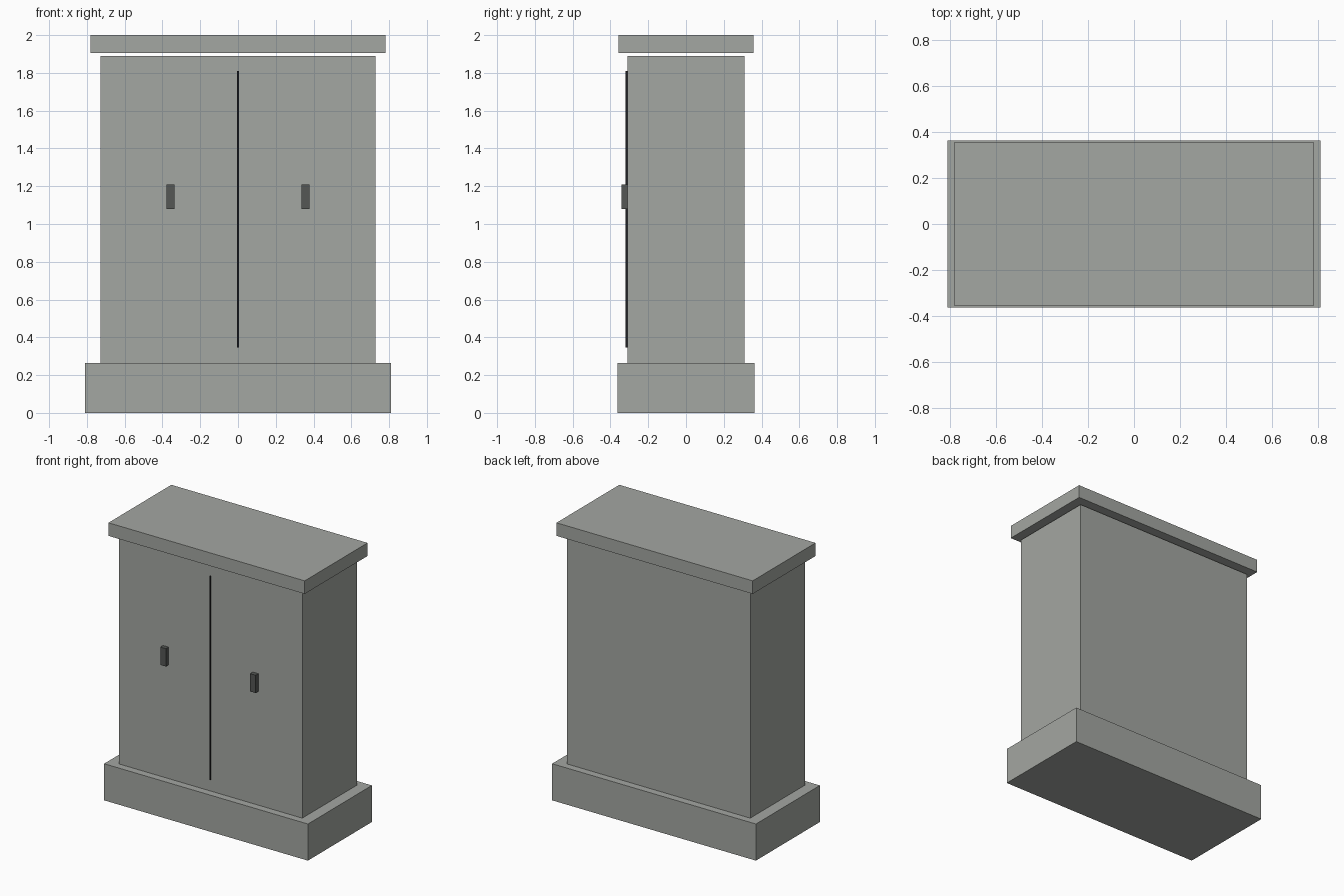
import bpy
import bmesh
from mathutils import Matrix, Vector

default = bpy.data.objects.get("Cube")
if default:
    bpy.data.objects.remove(default, do_unlink=True)


def make_material(name, rgb):
    mat = bpy.data.materials.new(name)
    mat.use_nodes = True
    color = (*rgb, 1)
    mat.diffuse_color = color
    mat.node_tree.nodes["Principled BSDF"].inputs["Base Color"].default_value = color
    return mat


def box(name, low, high, mat):
    low, high = Vector(low), Vector(high)
    bm = bmesh.new()
    bmesh.ops.create_cube(bm, size=1, matrix=Matrix.Diagonal((*(high - low), 1)))
    mesh = bpy.data.meshes.new(name)
    bm.to_mesh(mesh)
    bm.free()
    mesh.materials.append(mat)
    obj = bpy.data.objects.new(name, mesh)
    obj.location = (low + high) / 2
    bpy.context.collection.objects.link(obj)
    return obj


def slab(name, half_x, half_y, bottom, top, mat):
    return box(name, (-half_x, -half_y, bottom), (half_x, half_y, top), mat)


grey = make_material("warm grey", (0.37, 0.385, 0.36))
dark_grey = make_material("dark grey", (0.09, 0.095, 0.09))
near_black = make_material("near black", (0.015, 0.015, 0.018))

# Plinth, cabinet and top board, with a thin gap under the board
slab("plinth", 0.81, 0.363, 0, 0.263, grey)
slab("cabinet_body", 0.728, 0.31, 0.263, 1.89, grey)
slab("top_board", 0.78, 0.357, 1.906, 2, grey)

# Thin line between the two doors
front = -0.31
box("door_seam", (-0.004, front - 0.009, 0.345), (0.004, front, 1.81), near_black)

# One handle on each door
for side, x in (("right", -0.357), ("left", 0.357)):
    box(side + "_handle", (x - 0.022, front - 0.031, 1.08),
        (x + 0.022, front, 1.208), dark_grey)
